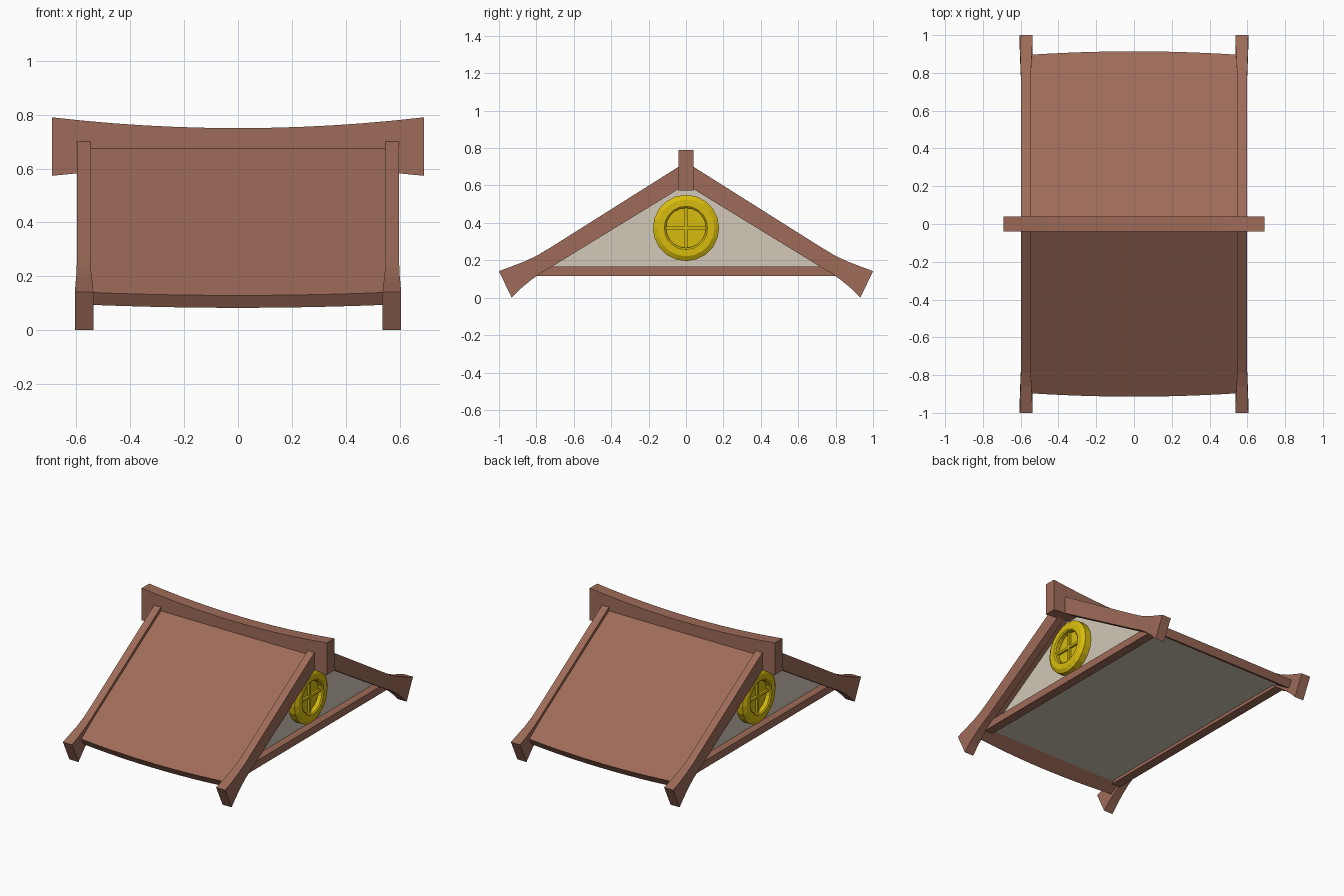
import bpy, bmesh, math

if "Cube" in bpy.data.objects:
    bpy.data.objects.remove(bpy.data.objects["Cube"])


def material(name, rgb):
    m = bpy.data.materials.new(name)
    m.diffuse_color = (*rgb, 1)
    m.use_nodes = True
    m.node_tree.nodes["Principled BSDF"].inputs["Base Color"].default_value = m.diffuse_color
    return m


WOOD = material("reddish brown wood", (0.34, 0.147, 0.098))
PLASTER = material("warm beige plaster", (0.64, 0.58, 0.48))
GOLD = material("yellow gold", (0.68, 0.50, 0.004))


def finish(name, bm, mat):
    bmesh.ops.recalc_face_normals(bm, faces=bm.faces)
    me = bpy.data.meshes.new(name)
    bm.to_mesh(me)
    bm.free()
    me.materials.append(mat)
    ob = bpy.data.objects.new(name, me)
    bpy.context.collection.objects.link(ob)
    return ob


def loft(name, sections, mat):
    """Skin a list of equal-sized cross-sections and cap both ends."""
    bm = bmesh.new()
    rings = [[bm.verts.new(p) for p in s] for s in sections]
    n = len(rings[0])
    for a, b in zip(rings, rings[1:]):
        for i in range(n):
            j = (i + 1) % n
            bm.faces.new((a[i], a[j], b[j], b[i]))
    bm.faces.new(rings[0])
    bm.faces.new(rings[-1])
    return finish(name, bm, mat)


def extrude_x(name, profile, x0, x1, mat):
    return loft(name, [[(x, y, z) for y, z in profile] for x in (x0, x1)], mat)


def lathe_x(name, profile, sides, sx, zc, mat):
    """Closed (radius, x) profile turned round the x axis."""
    bm = bmesh.new()
    rings = []
    for k in range(sides):
        a = 2 * math.pi * k / sides
        rings.append([bm.verts.new((sx * x, r * math.cos(a), zc + r * math.sin(a)))
                      for r, x in profile])
    n = len(profile)
    for k in range(sides):
        a, b = rings[k], rings[(k + 1) % sides]
        for i in range(n):
            j = (i + 1) % n
            bm.faces.new((a[i], a[j], b[j], b[i]))
    return finish(name, bm, mat)


# Ridge beam with upswept ends
ridge = []
for k in range(13):
    x = -0.69 + 1.38 * k / 12
    u = (x / 0.69) ** 2
    top, bot = 0.75 + 0.04 * u, 0.61 - 0.037 * u
    ridge.append([(x, -0.04, bot), (x, 0.04, bot), (x, 0.04, top), (x, -0.04, top)])
loft("ridge_beam", ridge, WOOD)

# Sloping roof panels with bowed eaves
for side, sy in (("front", -1), ("back", 1)):
    secs = []
    for k in range(13):
        x = -0.55 + 1.1 * k / 12
        e = 0.914 - 0.018 * (x / 0.55) ** 2
        ze = 0.70 - 0.625 * e
        secs.append([(x, 0, 0.70), (x, sy * e, ze),
                     (x, sy * (e - 0.028), ze - 0.046), (x, 0, 0.637)])
    loft(side + "_roof_panel", secs, WOOD)

# Rafters with flared feet: top y,z  bottom y,z  inner x, outer x
RAFTER = [(0, 0.725, 0, 0.605, 0.547, 0.598),
          (0.717, 0.273, 0.717, 0.166, 0.547, 0.598),
          (0.79, 0.229, 0.77, 0.136, 0.546, 0.599),
          (0.86, 0.195, 0.83, 0.093, 0.543, 0.601),
          (0.93, 0.168, 0.88, 0.052, 0.539, 0.604),
          (1.0, 0.142, 0.932, 0.0, 0.537, 0.605)]
for sx in (-1, 1):
    for sy in (-1, 1):
        name = ("left" if sx < 0 else "right") + ("_front" if sy < 0 else "_back")
        loft(name + "_rafter",
             [[(sx * xi, sy * ty, tz), (sx * xo, sy * ty, tz),
               (sx * xo, sy * by, bz), (sx * xi, sy * by, bz)]
              for ty, tz, by, bz, xi, xo in RAFTER], WOOD)

# Gable walls and underside as one plaster core
extrude_x("plaster_core", [(-0.8, 0.138), (0.8, 0.138), (0, 0.65)], -0.5, 0.5, PLASTER)

ZC = 0.373
for side, sx in (("left", -1), ("right", 1)):
    # Tie beam across the foot of the gable
    extrude_x(side + "_tie_beam",
              [(-0.80, 0.117), (0.80, 0.117), (0.735, 0.167), (-0.735, 0.167)],
              sx * 0.49, sx * 0.552, WOOD)
    # Round gable ornament: ring, sunken disc, raised cross
    lathe_x(side + "_ornament_ring",
            [(0.107, 0.49), (0.107, 0.553), (0.116, 0.56), (0.152, 0.56),
             (0.177, 0.545), (0.177, 0.49)], 20, sx, ZC, GOLD)
    disc = [(0.11 * math.cos(k * math.pi / 10), ZC + 0.11 * math.sin(k * math.pi / 10))
            for k in range(20)]
    extrude_x(side + "_ornament_disc", disc, sx * 0.49, sx * 0.525, GOLD)
    for part, hy, hz in (("upright", 0.008, 0.108), ("crossbar", 0.108, 0.008)):
        extrude_x(side + "_ornament_" + part,
                  [(-hy, ZC - hz), (hy, ZC - hz), (hy, ZC + hz), (-hy, ZC + hz)],
                  sx * 0.52, sx * 0.54, GOLD)
